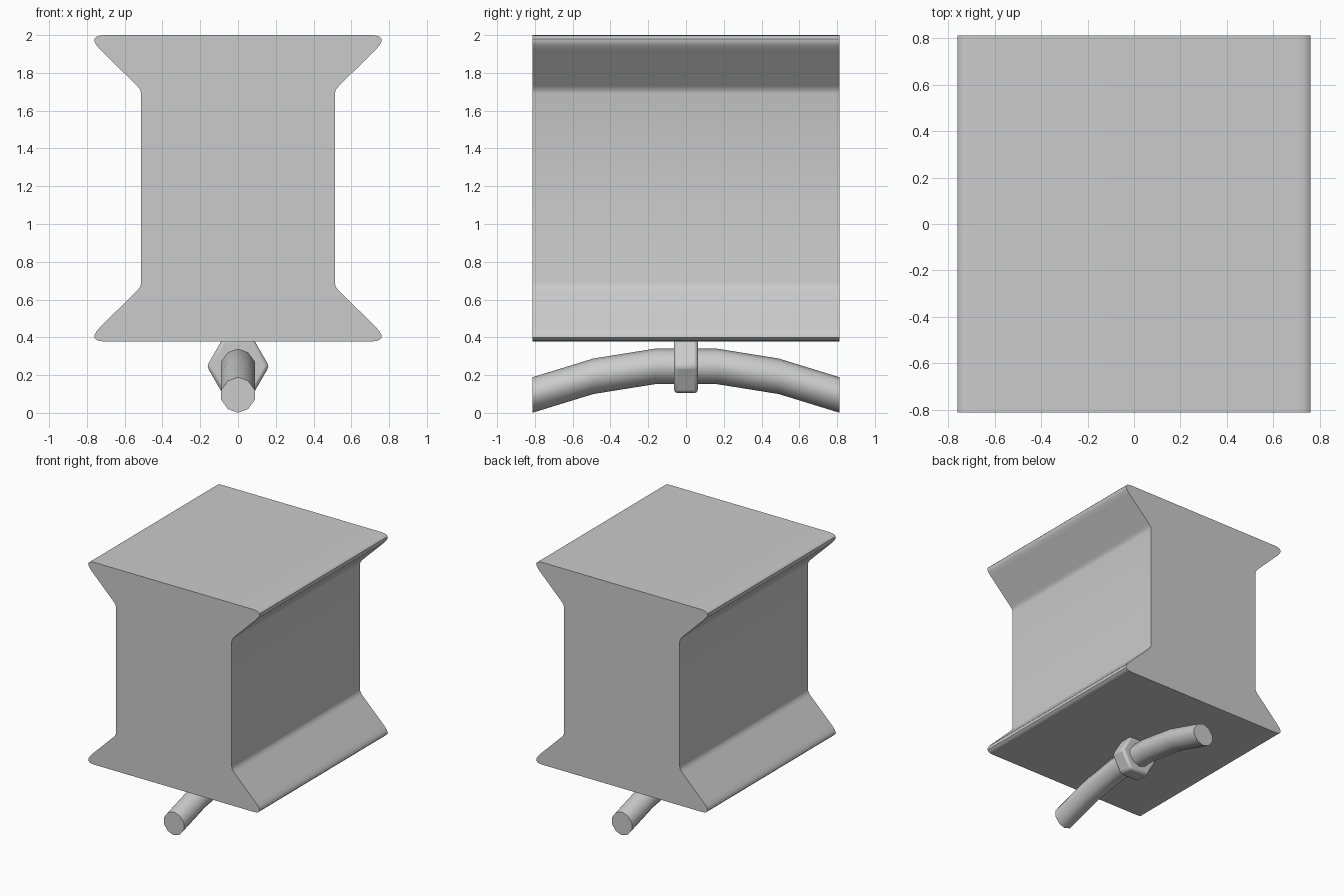
import bpy, bmesh, math

if "Cube" in bpy.data.objects:
    bpy.data.objects.remove(bpy.data.objects["Cube"])


def finish(bm, name, angle=40):
    bmesh.ops.recalc_face_normals(bm, faces=bm.faces)
    mesh = bpy.data.meshes.new(name)
    bm.to_mesh(mesh)
    bm.free()
    ob = bpy.data.objects.new(name, mesh)
    bpy.context.collection.objects.link(ob)
    bpy.ops.object.select_all(action='DESELECT')
    ob.select_set(True)
    bpy.context.view_layer.objects.active = ob
    bpy.ops.object.shade_smooth_by_angle(angle=math.radians(angle))
    return ob


def loft(name, section, path, angle=40):
    """Sweep an (x, z) section along (y, z) stations, keeping sections upright."""
    bm = bmesh.new()
    rings = [[bm.verts.new((x, y, z + dz)) for x, z in section] for y, dz in path]
    n = len(section)
    for a, b in zip(rings, rings[1:]):
        for i in range(n):
            j = (i + 1) % n
            bm.faces.new((a[i], a[j], b[j], b[i]))
    bm.faces.new(rings[0])
    bm.faces.new(rings[-1])
    return finish(bm, name, angle)


# Flared body: one quarter profile about z = 1.189, mirrored to four
quarter = [(0.513, 0.502), (0.518, 0.522), (0.534, 0.542), (0.728, 0.733), (0.750, 0.759),
           (0.759, 0.776), (0.760, 0.791), (0.748, 0.803), (0.730, 0.809), (0.700, 0.811)]
right = [(x, -z) for x, z in reversed(quarter)] + quarter
profile = right + [(-x, z) for x, z in reversed(right)]
loft("body", profile, [(-0.812, 1.189), (0.812, 1.189)])

# Bent bar underneath
half = [(0, 0.094), (0.053, 0.075), (0.09, 0.025), (0.09, -0.025), (0.053, -0.075), (0, -0.094)]
section = half + [(-x, z) for x, z in reversed(half[1:-1])]
side = [(0.812, 0.095), (0.49, 0.194), (0.165, 0.246)]
path = [(-y, z) for y, z in side] + side[::-1]
loft("curved_bar", section, path, 45)

# Hexagonal collar joining the bar to the body
hexagon = [(0.165 * math.cos(i * math.pi / 3), 0.165 * math.sin(i * math.pi / 3)) for i in range(6)]
collar = loft("hex_collar", hexagon, [(-0.063, 0.247), (0.063, 0.247)], 40)
bevel = collar.modifiers.new("bevel", 'BEVEL')
bevel.width = 0.018
bevel.segments = 2
